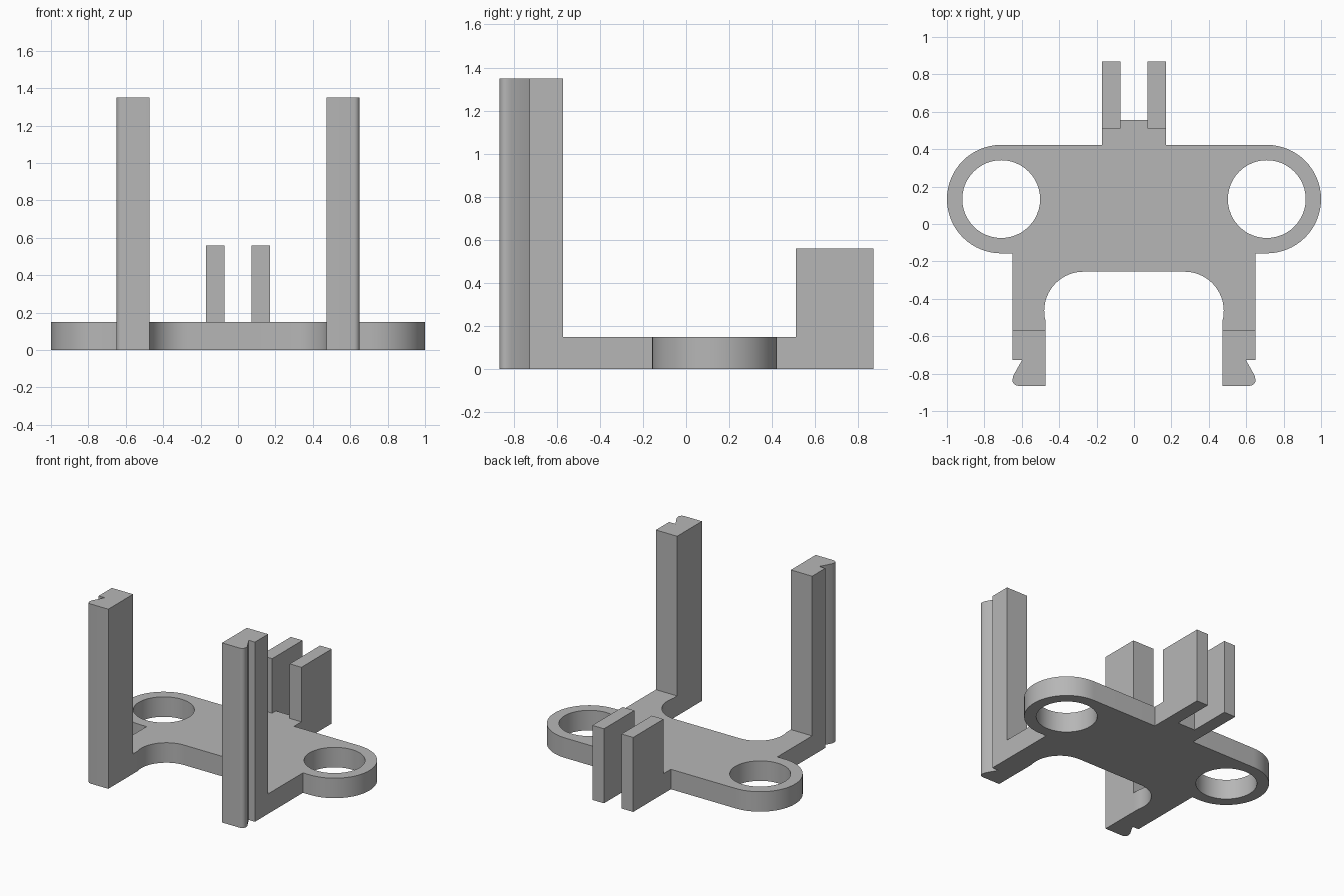
import bpy
import bmesh
from math import cos, sin, radians

cube = bpy.data.objects.get("Cube")
if cube:
    bpy.data.objects.remove(cube, do_unlink=True)

grey = bpy.data.materials.new("plain grey")
grey.use_nodes = True
colour = (0.47, 0.47, 0.47, 1)
grey.diffuse_color = colour
grey.node_tree.nodes["Principled BSDF"].inputs["Base Color"].default_value = colour


def arc(cx, cy, r, start, end, steps):
    angles = [radians(start + (end - start) * i / steps) for i in range(steps + 1)]
    return [(cx + r * cos(a), cy + r * sin(a)) for a in angles]


def mirror(points):
    return [(-x, y) for x, y in reversed(points)]


def extrude_profile(name, loops, height):
    """Fill the outline (with any holes) and raise it from the ground."""
    bm = bmesh.new()
    edges = []
    for loop in loops:
        verts = [bm.verts.new((x, y, 0)) for x, y in loop]
        edges += [bm.edges.new((v, verts[i - 1])) for i, v in enumerate(verts)]
    bmesh.ops.triangle_fill(bm, edges=edges, use_beauty=True, use_dissolve=False)
    raised = bmesh.ops.extrude_face_region(bm, geom=bm.faces[:], use_keep_orig=True)
    top = [g for g in raised["geom"] if isinstance(g, bmesh.types.BMVert)]
    bmesh.ops.translate(bm, verts=top, vec=(0, 0, height))
    bmesh.ops.recalc_face_normals(bm, faces=bm.faces[:])
    mesh = bpy.data.meshes.new(name)
    bm.to_mesh(mesh)
    bm.free()
    mesh.materials.append(grey)
    obj = bpy.data.objects.new(name, mesh)
    bpy.context.collection.objects.link(obj)
    bpy.ops.object.select_all(action="DESELECT")
    obj.select_set(True)
    bpy.context.view_layer.objects.active = obj
    bpy.ops.object.shade_smooth_by_angle(angle=radians(30))
    return obj


# Base plate: rear tab, rounded ears, arms and the front arch
ear_x, ear_y = 0.71, 0.133
half = [(0.073, 0.555), (0.073, 0.51), (0.17, 0.51), (0.17, 0.423)]
half += arc(ear_x, ear_y, 0.29, 90, -90, 32)
half += [(0.65, -0.157), (0.65, -0.57), (0.473, -0.57)]
half += arc(0.27, -0.465, 0.21, -15, 90, 20)
hole = arc(ear_x, ear_y, 0.208, 0, 352.5, 47)
extrude_profile("base_plate", [half + mirror(half), hole, mirror(hole)], 0.15)

# Tall front posts with a notched outer side, and the two rear fingers
post = [(0.473, -0.57), (0.65, -0.57), (0.65, -0.727), (0.598, -0.727), (0.645, -0.81)]
post += arc(0.62, -0.835, 0.03, 20, -90, 6) + [(0.473, -0.865)]
finger = [(0.073, 0.51), (0.17, 0.51), (0.17, 0.87), (0.073, 0.87)]
for name, profile, height in (("front_post", post, 1.35), ("rear_finger", finger, 0.56)):
    extrude_profile(name + "_left", [profile], height)
    extrude_profile(name + "_right", [mirror(profile)], height)
